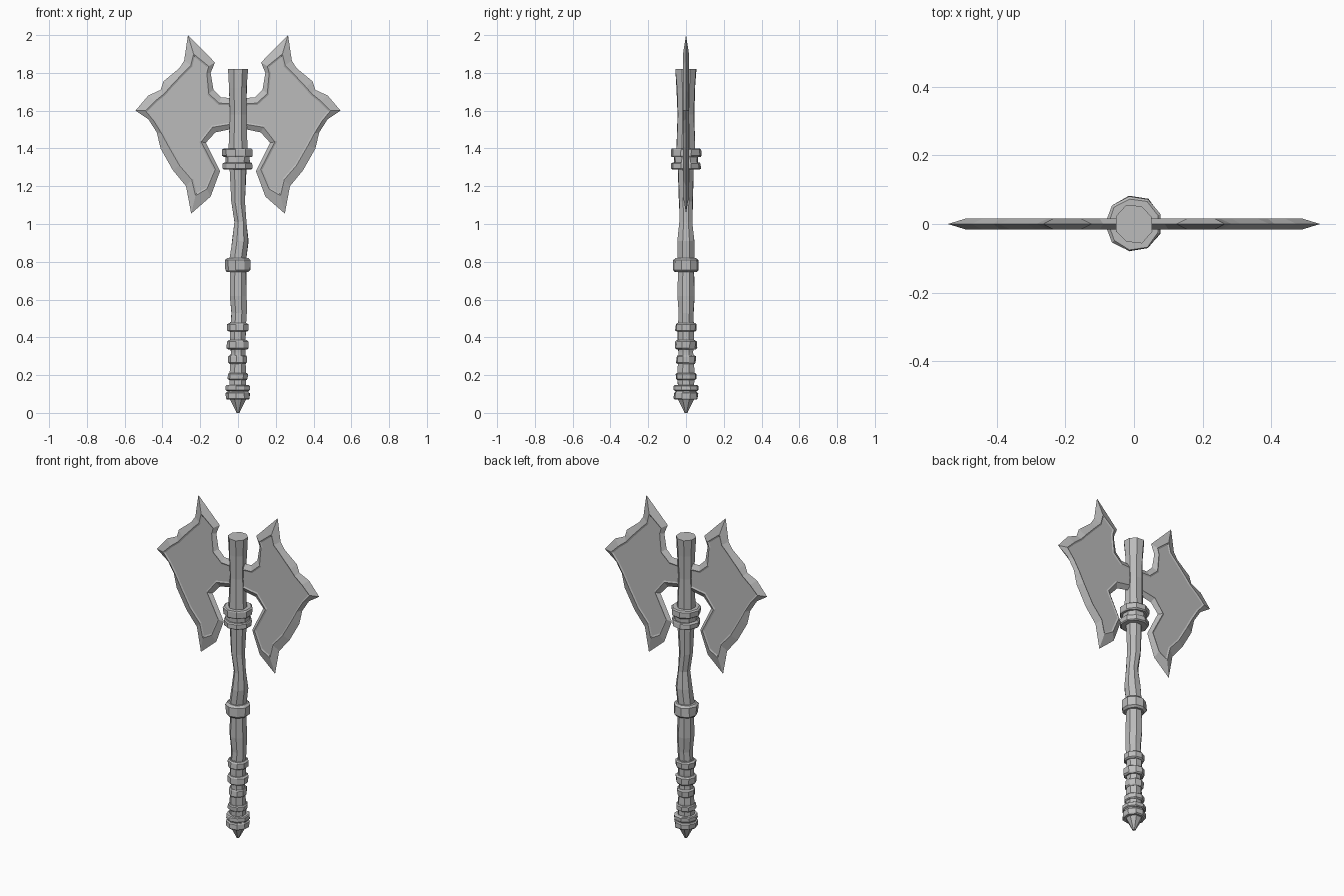
import bpy
import bmesh
import math
import random
from mathutils import Vector

random.seed(4)

default_cube = bpy.data.objects.get("Cube")
if default_cube:
    bpy.data.objects.remove(default_cube, do_unlink=True)

# One plain stone grey for everything
grey = bpy.data.materials.new("stone_grey")
grey.use_nodes = True
grey.diffuse_color = (0.5, 0.5, 0.5, 1)
grey.node_tree.nodes["Principled BSDF"].inputs["Base Color"].default_value = grey.diffuse_color


def make_object(name, bm):
    """Turn a bmesh into a flat shaded grey object."""
    bmesh.ops.recalc_face_normals(bm, faces=bm.faces)
    mesh = bpy.data.meshes.new(name)
    bm.to_mesh(mesh)
    bm.free()
    mesh.materials.append(grey)
    obj = bpy.data.objects.new(name, mesh)
    bpy.context.collection.objects.link(obj)
    return obj


def hewn_column(name, sections, sides, rough=0.0):
    """Stack rough polygon sections, each (height, centre x, radius), and cap both ends."""
    bm = bmesh.new()
    rings = []
    for height, centre, radius in sections:
        ring = []
        for i in range(sides):
            angle = math.tau * (i + 0.5) / sides
            r = radius / math.cos(math.pi / sides) ** 0.5 + random.uniform(-rough, rough)
            ring.append(bm.verts.new((centre + r * math.cos(angle), r * math.sin(angle), height)))
        rings.append(ring)
    for low, high in zip(rings, rings[1:]):
        for i in range(sides):
            j = (i + 1) % sides
            bm.faces.new((low[i], low[j], high[j], high[i]))
    bm.faces.new(rings[0])
    bm.faces.new(rings[-1])
    return make_object(name, bm)


def band(name, bottom, top, radius, sides=9, rough=0.003):
    """A worn ring around the shaft with slightly chamfered rims."""
    rim = (top - bottom) * 0.15
    sections = [(bottom, 0, radius - rim), (bottom + rim, 0, radius),
                (top - rim, 0, radius), (top, 0, radius - rim)]
    return hewn_column(name, sections, sides, rough)


def inner_offset(points, distance):
    """Move an open path sideways, to its right, with limited mitres."""
    moved = []
    for i, point in enumerate(points):
        before = point - points[i - 1] if i else points[1] - point
        after = points[i + 1] - point if i < len(points) - 1 else before
        n1 = Vector((before.y, -before.x)).normalized()
        n2 = Vector((after.y, -after.x)).normalized()
        mitre = (n1 + n2).normalized()
        moved.append(point + mitre * distance / max(mitre.dot(n1), 0.4))
    return moved


# Shaft: crooked upper part, straight lower part
hewn_column("shaft", [
    (0.46, 0, 0.042), (0.53, 0.004, 0.042), (0.62, 0, 0.046), (0.76, 0, 0.044),
    (0.82, 0, 0.044), (0.91, 0.012, 0.046), (1.01, 0.014, 0.034),
    (1.12, 0, 0.038), (1.28, 0, 0.044), (1.40, 0, 0.050),
    (1.58, 0, 0.044), (1.72, 0, 0.050), (1.82, 0, 0.056)], 8, 0.003)

# Grip core and pointed pommel
hewn_column("grip", [(0.08, 0, 0.046), (0.22, 0, 0.044), (0.32, 0, 0.040),
                     (0.40, 0, 0.045), (0.48, 0, 0.042)], 8, 0.003)
hewn_column("pommel", [(0, 0, 0.008), (0.02, 0, 0.018), (0.075, 0, 0.046)], 8)

# Bands from the pommel up to the head
for name, bottom, top, radius in [
        ("pommel_band_lower", 0.07, 0.11, 0.063),
        ("pommel_band_core", 0.10, 0.125, 0.055),
        ("pommel_band_upper", 0.117, 0.147, 0.064),
        ("grip_band_1", 0.175, 0.21, 0.053),
        ("grip_band_2", 0.26, 0.305, 0.050),
        ("grip_band_3", 0.335, 0.385, 0.056),
        ("grip_band_4", 0.43, 0.475, 0.055),
        ("middle_band", 0.745, 0.82, 0.066),
        ("collar_lower", 1.288, 1.325, 0.077),
        ("collar_core", 1.32, 1.36, 0.064),
        ("collar_upper", 1.355, 1.40, 0.080)]:
    band(name, bottom, top, radius)

# Blade: sharp edge paired with the raised rim behind it, clockwise from the upper neck
blade_path = [
    ((0, 1.665), (0, 1.635)),
    ((0.09, 1.67), (0.10, 1.64)),
    ((0.13, 1.71), (0.155, 1.69)),
    ((0.145, 1.80), (0.165, 1.80)),
    ((0.122, 1.855), (0.155, 1.835)),
    ((0.265, 2.0), (0.235, 1.90)),
    ((0.285, 1.865), (0.25, 1.84)),
    ((0.31, 1.825), (0.285, 1.805)),
    ((0.395, 1.755), (0.36, 1.725)),
    ((0.41, 1.71), (0.39, 1.69)),
    ((0.475, 1.68), (0.44, 1.65)),
    ((0.543, 1.60), (0.49, 1.60)),
    ((0.475, 1.555), (0.445, 1.545)),
    ((0.43, 1.485), (0.405, 1.48)),
    ((0.41, 1.40), (0.37, 1.415)),
    ((0.345, 1.285), (0.31, 1.31)),
    ((0.275, 1.20), (0.245, 1.235)),
    ((0.248, 1.055), (0.225, 1.15)),
    ((0.145, 1.145), (0.165, 1.185)),
    ((0.095, 1.28), (0.12, 1.29)),
    ((0.17, 1.43), (0.195, 1.435)),
    ((0.12, 1.485), (0.135, 1.512)),
    ((0, 1.51), (0, 1.535))]

edge = [Vector(pair[0]) for pair in blade_path]
rim = [Vector(pair[1]) for pair in blade_path]
panel = inner_offset(rim, 0.009)

bm = bmesh.new()
rows = [[bm.verts.new((p.x, -depth, p.y)) for p in row]
        for row, depth in ((edge, 0), (rim, 0.016), (panel, 0.012))]
for outer, inner in zip(rows, rows[1:]):
    for i in range(len(outer) - 1):
        bm.faces.new((outer[i], outer[i + 1], inner[i + 1], inner[i]))
bm.faces.new(rows[-1])
blades = make_object("double_blade", bm)

# Mirror to both sides and to the back
mirror = blades.modifiers.new("mirror", "MIRROR")
mirror.use_axis = (True, True, False)
mirror.merge_threshold = 0.0005
